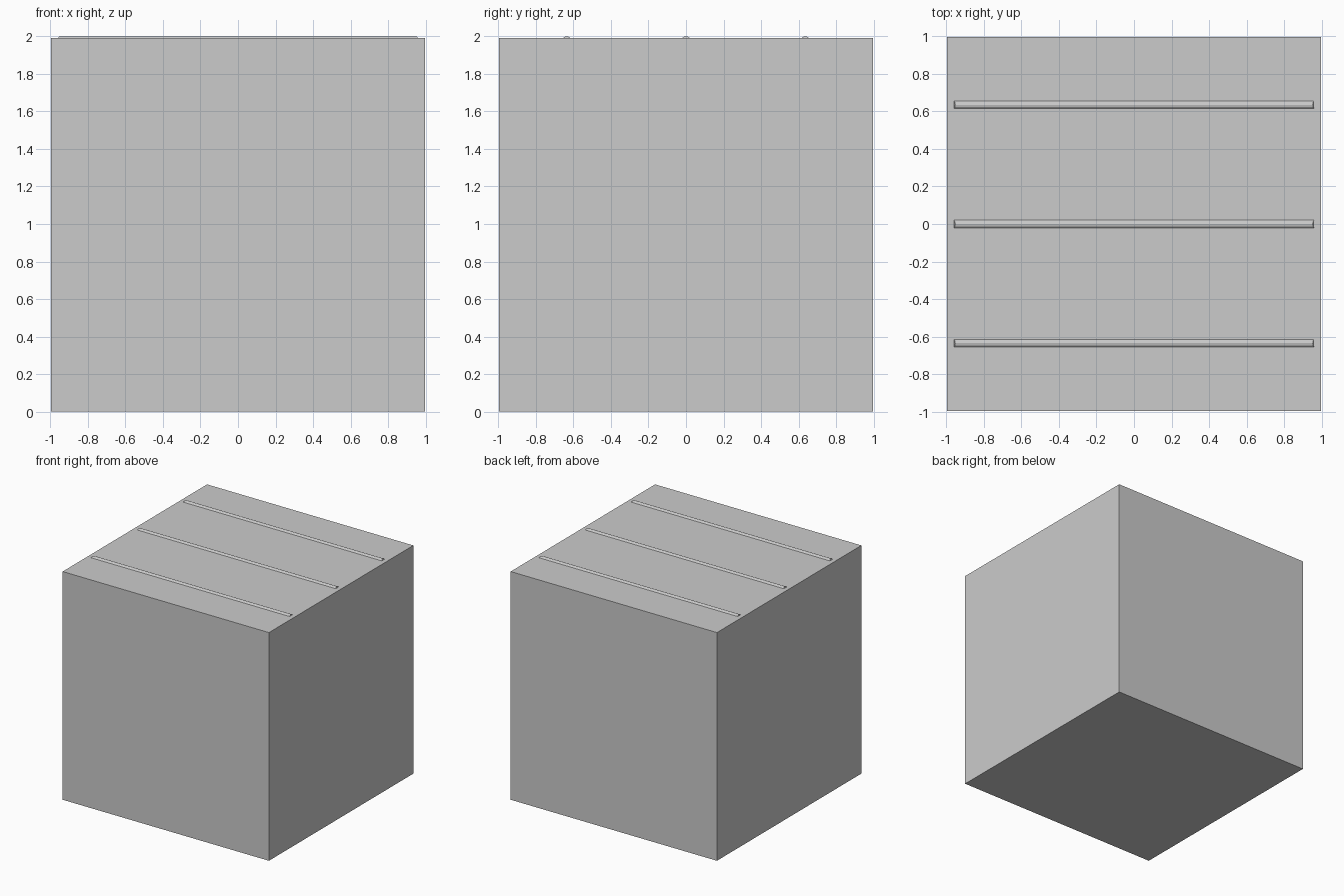
import bpy, bmesh

if "Cube" in bpy.data.objects:
    bpy.data.objects.remove(bpy.data.objects["Cube"])

TOP = 1.99

# Main block
bpy.ops.mesh.primitive_cube_add(size=1, location=(0, 0, TOP / 2))
block = bpy.context.object
block.name = "block"
block.scale = (1.99, 1.99, TOP)
bpy.ops.object.transform_apply(location=False, rotation=False, scale=True)


def ridge(name, y):
    """Low rounded bar lying on the block's top, with slightly sloped ends."""
    profile = [(-0.021, -0.005), (-0.02, 0.0), (-0.012, 0.007), (0, 0.01),
               (0.012, 0.007), (0.02, 0.0), (0.021, -0.005)]
    bm = bmesh.new()
    ends = []
    for side in (-1, 1):
        ends.append([bm.verts.new((side * (0.958 - 0.6 * max(z, 0)), py, z))
                     for py, z in profile])
    a, b = ends
    n = len(profile)
    for i in range(n):
        j = (i + 1) % n
        bm.faces.new((a[i], a[j], b[j], b[i]))
    bm.faces.new(a)
    bm.faces.new(b)
    bmesh.ops.recalc_face_normals(bm, faces=bm.faces)
    mesh = bpy.data.meshes.new(name)
    bm.to_mesh(mesh)
    bm.free()
    ob = bpy.data.objects.new(name, mesh)
    ob.location = (0, y, TOP)
    bpy.context.collection.objects.link(ob)


# Three parallel ridges on top
for label, y in (("front", -0.635), ("middle", 0), ("back", 0.635)):
    ridge(label + "_ridge", y)
